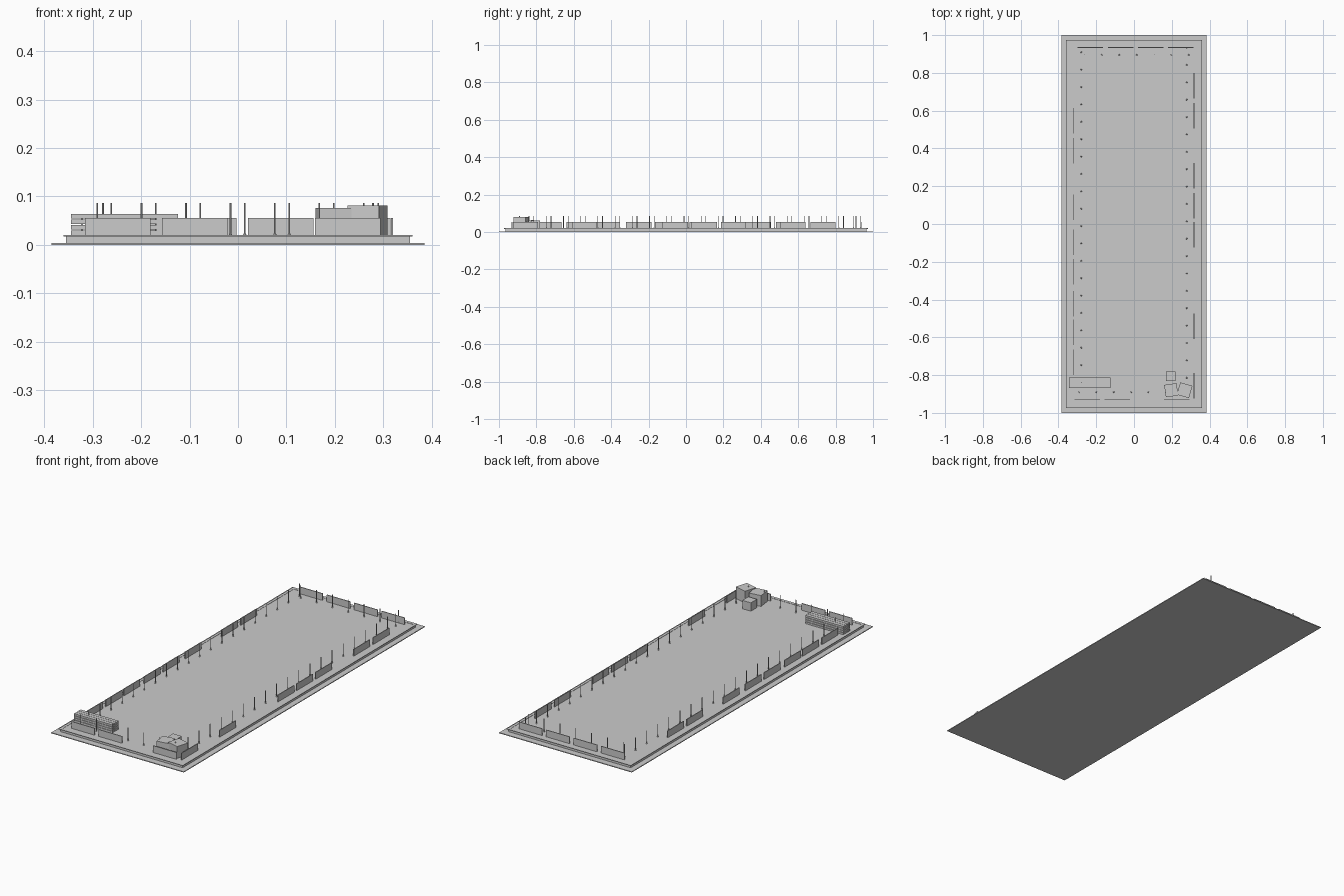
import bpy, bmesh, math
from mathutils import Matrix

if "Cube" in bpy.data.objects:
    bpy.data.objects.remove(bpy.data.objects["Cube"])


def make_object(name, bm):
    mesh = bpy.data.meshes.new(name)
    bm.to_mesh(mesh)
    bm.free()
    obj = bpy.data.objects.new(name, mesh)
    bpy.context.collection.objects.link(obj)
    return obj


def add_box(bm, x0, x1, y0, y1, z0, z1, turn=0):
    m = (Matrix.Translation(((x0 + x1) / 2, (y0 + y1) / 2, (z0 + z1) / 2))
         @ Matrix.Rotation(math.radians(turn), 4, 'Z')
         @ Matrix.Diagonal((x1 - x0, y1 - y0, z1 - z0, 1)))
    bmesh.ops.create_cube(bm, size=1, matrix=m)


def add_cylinder(bm, x, y, z0, z1, r0, r1, sides=8):
    bmesh.ops.create_cone(bm, cap_ends=True, segments=sides, radius1=r0, radius2=r1,
                          depth=z1 - z0, matrix=Matrix.Translation((x, y, (z0 + z1) / 2)))


def box_object(name, *dims, turn=0):
    bm = bmesh.new()
    add_box(bm, *dims, turn=turn)
    return make_object(name, bm)


FLOOR = 0.019

# Ground slab and raised deck
box_object("ground_slab", -0.385, 0.385, -1, 1, 0, 0.004)
box_object("roof_deck", -0.355, 0.355, -0.966, 0.966, 0.004, FLOOR)

# Thin coping around the deck edge
bm = bmesh.new()
for s in (-1, 1):
    xs = sorted((s * 0.347, s * 0.361))
    ys = sorted((s * 0.958, s * 0.974))
    add_box(bm, *xs, -0.974, 0.974, 0.0175, 0.0203)
    add_box(bm, -0.347, 0.347, *ys, 0.0175, 0.0203)
make_object("edge_coping", bm)

# Barrier panels, with gaps where some are missing
PANEL_TOP, T = 0.055, 0.002
bm = bmesh.new()
for x0 in (-0.316, -0.157, 0.159):
    add_box(bm, x0, x0 + 0.135, -0.93 - T, -0.93 + T, FLOOR, PANEL_TOP)
for x0 in (-0.298, -0.138, 0.021, 0.18):
    add_box(bm, x0, x0 + 0.135, 0.935 - T, 0.935 + T, FLOOR, PANEL_TOP)
for y0 in (-0.925, -0.61, -0.125, 0.03, 0.187, 0.505, 0.665):
    add_box(bm, 0.318 - T, 0.318 + T, y0, y0 + 0.135, FLOOR, PANEL_TOP)
for y0 in (-0.80, -0.64, -0.49, -0.32, -0.165, 0.02, 0.32, 0.48):
    add_box(bm, -0.322 - T, -0.322 + T, y0, y0 + 0.135, FLOOR, PANEL_TOP)
make_object("barrier_panels", bm)

# Posts with small feet along all four sides
spots = [(-0.291 + 0.0918 * i, -0.89) for i in range(7)]
spots += [(-0.262 + 0.092 * i, 0.895) for i in range(7)]
spots += [(-0.279, 0.909 - 0.092 * i) for i in range(20)]
spots += [(0.279, 0.934 - 0.092 * i) for i in range(20)]
bm = bmesh.new()
for x, y in spots:
    add_cylinder(bm, x, y, FLOOR, 0.086, 0.0018, 0.0018)
    add_cylinder(bm, x, y, FLOOR, 0.023, 0.004, 0.0025)
make_object("posts", bm)

# Stacked planks with spacers between layers
planks, spacers = bmesh.new(), bmesh.new()
for layer in range(4):
    z = 0.0205 + layer * 0.0113
    for row in range(3):
        y = -0.868 + row * 0.019
        add_box(planks, -0.345, -0.124, y, y + 0.0175, z, z + 0.0095)
    for x in (-0.31, -0.24, -0.168):
        add_box(spacers, x, x + 0.012, -0.866, -0.814, z - 0.0018, z)
make_object("plank_stack", planks)
make_object("plank_spacers", spacers)

# Storage crates in the corner
for name, x, y, size, top, turn in (("crate_left", 0.197, -0.88, 0.066, 0.076, 8),
                                    ("crate_right", 0.268, -0.88, 0.067, 0.081, -16),
                                    ("crate_small", 0.194, -0.805, 0.05, 0.063, 0)):
    h = size / 2
    box_object(name, x - h, x + h, y - h, y + h, FLOOR, top, turn=turn)
